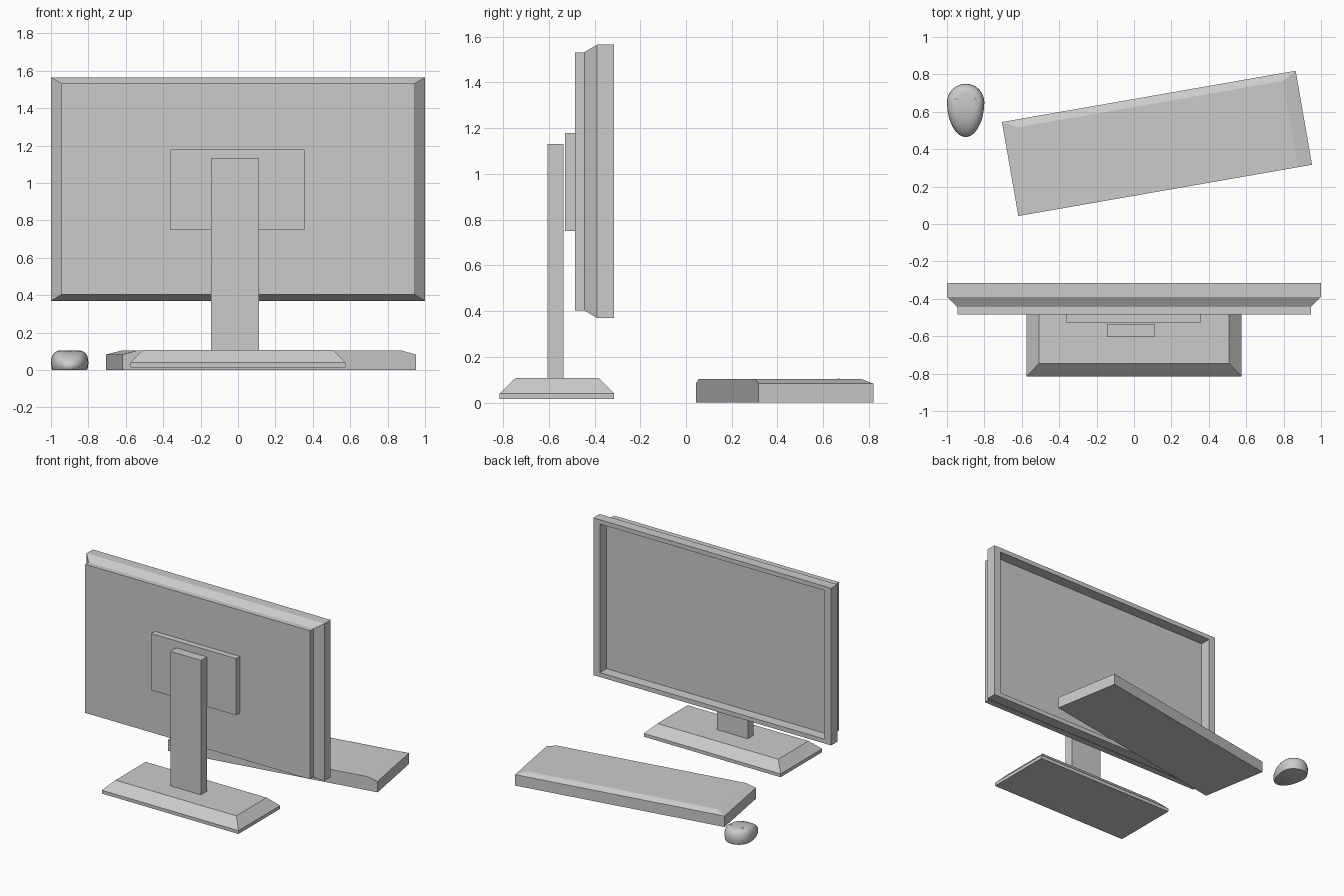
import bpy, bmesh, math
from mathutils import Vector

cube = bpy.data.objects.get("Cube")
if cube:
    bpy.data.objects.remove(cube, do_unlink=True)

grey = bpy.data.materials.new("light_grey")
grey.use_nodes = True
GREY = (0.6, 0.6, 0.6, 1)
grey.diffuse_color = GREY
grey.node_tree.nodes["Principled BSDF"].inputs["Base Color"].default_value = GREY


def rect(x0, x1, y0, y1, z):
    """Rectangle ring lying flat at height z."""
    return [(x0, y0, z), (x1, y0, z), (x1, y1, z), (x0, y1, z)]


def loft(name, rings):
    """Closed solid skinned through rings of equal point count."""
    bm = bmesh.new()
    loops = [[bm.verts.new(p) for p in ring] for ring in rings]
    for a, b in zip(loops, loops[1:]):
        n = len(a)
        for i in range(n):
            j = (i + 1) % n
            bm.faces.new((a[i], a[j], b[j], b[i]))
    bm.faces.new(loops[0][::-1])
    bm.faces.new(loops[-1])
    bmesh.ops.recalc_face_normals(bm, faces=bm.faces)
    mesh = bpy.data.meshes.new(name)
    bm.to_mesh(mesh)
    bm.free()
    obj = bpy.data.objects.new(name, mesh)
    bpy.context.collection.objects.link(obj)
    mesh.materials.append(grey)
    return obj


def box(name, x0, x1, y0, y1, z0, z1):
    return loft(name, [rect(x0, x1, y0, y1, z) for z in (z0, z1)])


def smooth(obj, degrees):
    bpy.ops.object.select_all(action="DESELECT")
    obj.select_set(True)
    bpy.context.view_layer.objects.active = obj
    bpy.ops.object.shade_smooth_by_angle(angle=math.radians(degrees))


# Screen housing: rear panel, flared shoulder, bezel and recessed screen
def upright(inset, y):
    dx, dz = (0.055, 0.033) if inset else (0, 0)
    return [(x, y, z) for x, _, z in
            [(dx - 1, 0, 0.37 + dz), (1 - dx, 0, 0.37 + dz),
             (1 - dx, 0, 1.565 - dz), (dx - 1, 0, 1.565 - dz)]]


loft("screen_housing", [upright(True, -0.485), upright(True, -0.445),
                        upright(False, -0.39), upright(False, -0.315),
                        upright(True, -0.315), upright(True, -0.395)])

# Stand
box("mount_plate", -0.36, 0.355, -0.53, -0.485, 0.75, 1.18)
box("stand_post", -0.145, 0.112, -0.605, -0.535, 0.10, 1.13)
loft("stand_base", [rect(-0.575, 0.575, -0.815, -0.315, 0.015),
                    rect(-0.575, 0.575, -0.815, -0.315, 0.04),
                    rect(-0.508, 0.508, -0.745, -0.382, 0.108)])

# Keyboard, sloped at the ends and along one long edge
L, W = 0.797, 0.255
keyboard = loft("keyboard", [rect(-L, L, -W, W, 0), rect(-L, L, -W, W, 0.083),
                             rect(0.077 - L, L - 0.077, -W, W - 0.042, 0.104)])
keyboard.location = (0.123, 0.431, 0)
keyboard.rotation_euler.z = math.radians(9.9)


# Mouse: egg outline, domed and falling toward the narrow end
def mouse_ring(scale, z):
    ring = []
    for i in range(32):
        a = math.tau * i / 32
        c, s = math.cos(a), math.sin(a)
        t = max(0, -s)
        x = 0.1 * c * (1 - 0.1 * t)
        y = 0.1 * s if s > 0 else 0.185 * math.copysign(abs(s) ** 0.85, s)
        drop = 1 - 0.45 * (t * scale) ** 2
        ring.append((-0.9 + x * scale, 0.65 + y * scale, z * drop))
    return ring


dome = [(0.93, 0), (0.97, 0.01), (1, 0.035), (0.99, 0.055), (0.94, 0.075),
        (0.85, 0.09), (0.7, 0.1), (0.5, 0.104), (0.25, 0.104), (0.05, 0.104)]
smooth(loft("mouse_body", [mouse_ring(s, z) for s, z in dome]), 40)

# Small raised lips of the two mouse buttons
for side, x in (("left", -0.855), ("right", -0.945)):
    lip = loft(f"mouse_{side}_button_lip",
               [[(x + r * 0.025 * math.cos(k * math.tau / 12),
                  0.667 + r * 0.008 * math.sin(k * math.tau / 12), z)
                 for k in range(12)] for r, z in ((1, 0.09), (1, 0.1), (0.5, 0.105))])
    smooth(lip, 40)
